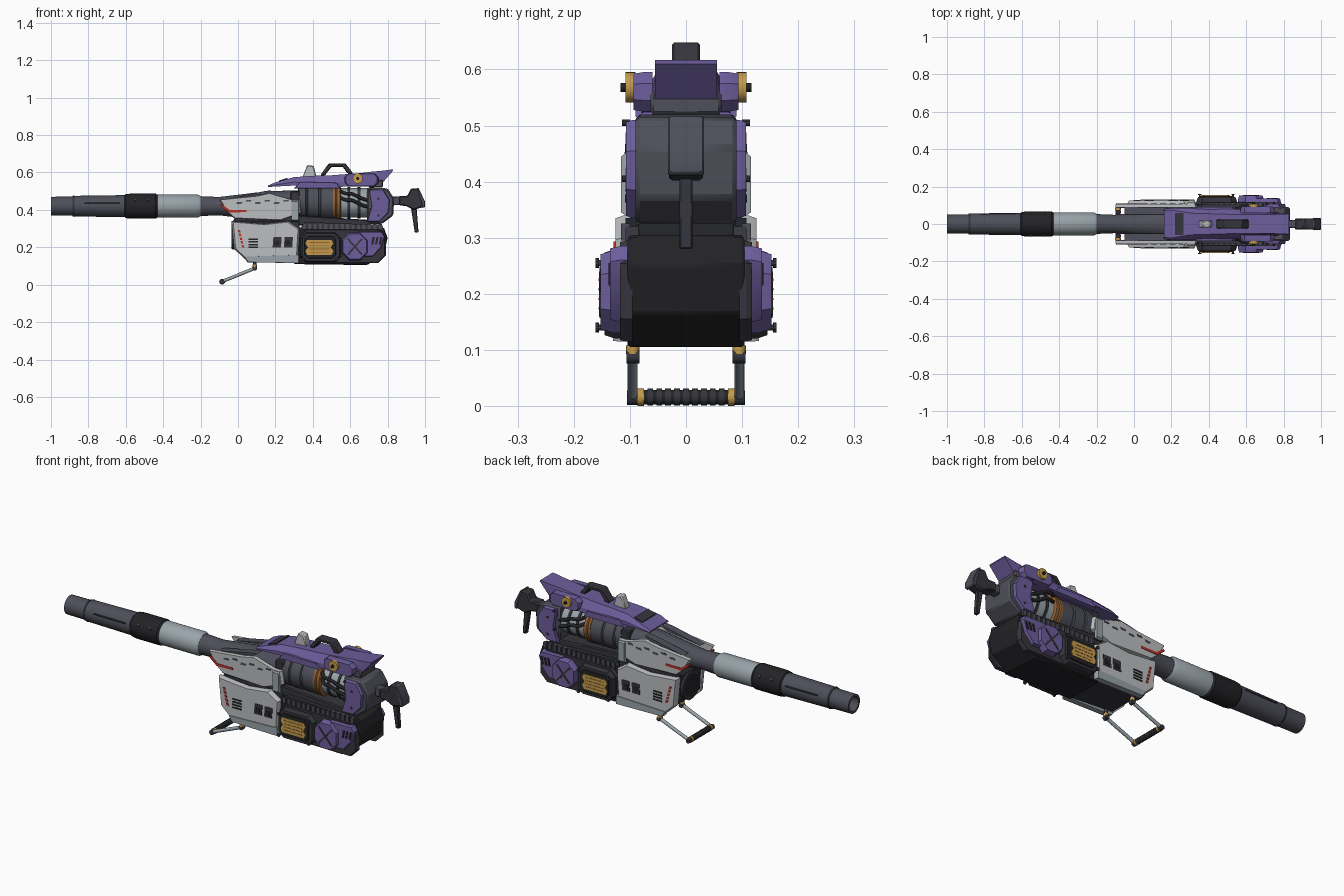
import bpy, bmesh, math
from mathutils import Vector

cube = bpy.data.objects.get("Cube")
if cube:
    bpy.data.objects.remove(cube, do_unlink=True)


def material(name, r, g, b):
    m = bpy.data.materials.new(name)
    m.use_nodes = True
    m.diffuse_color = (r, g, b, 1)
    m.node_tree.nodes["Principled BSDF"].inputs["Base Color"].default_value = (r, g, b, 1)
    return m


PURPLE = material("purple", .15, .11, .33)
WHITE = material("off_white", .5, .51, .52)
STEEL = material("light_steel", .32, .37, .4)
GREY = material("dark_grey", .075, .078, .1)
DARK = material("charcoal", .035, .036, .045)
BLACK = material("near_black", .017, .017, .02)
GOLD = material("gold", .55, .33, .07)
COPPER = material("copper", .3, .12, .035)
RED = material("red", .5, .03, .02)


def finish(name, bm, mat, mirror=False, bevel=0):
    bmesh.ops.recalc_face_normals(bm, faces=bm.faces)
    me = bpy.data.meshes.new(name)
    bm.to_mesh(me)
    bm.free()
    me.materials.append(mat)
    for p in me.polygons:
        p.use_smooth = True
    me.set_sharp_from_angle(angle=math.radians(30))
    ob = bpy.data.objects.new(name, me)
    bpy.context.collection.objects.link(ob)
    if bevel:
        mod = ob.modifiers.new("bevel", "BEVEL")
        mod.width = bevel
        mod.segments = 1
    if mirror:
        mod = ob.modifiers.new("mirror", "MIRROR")
        mod.use_axis = (False, True, False)
    return ob


def skin(bm, rings, caps=True):
    """Join equal-sized rings of points with quads."""
    rings = [[bm.verts.new(p) for p in ring] for ring in rings]
    for a, b in zip(rings, rings[1:]):
        for i in range(len(a)):
            j = (i + 1) % len(a)
            bm.faces.new((a[i], a[j], b[j], b[i]))
    if caps:
        bm.faces.new(rings[0])
        bm.faces.new(rings[-1])


def plate(name, pts, y0, y1, mat, inset=0, mirror=True, bevel=0):
    """Side profile pushed outward, with an optionally chamfered outer face."""
    bm = bmesh.new()
    cx = (min(p[0] for p in pts) + max(p[0] for p in pts)) / 2
    cz = (min(p[1] for p in pts) + max(p[1] for p in pts)) / 2
    k = 1 - inset
    rings = [[(x, y0, z) for x, z in pts]]
    if inset:
        rings.append([(x, y0 + (y1 - y0) * .5, z) for x, z in pts])
    rings.append([(cx + (x - cx) * k, y1, cz + (z - cz) * k) for x, z in pts])
    skin(bm, rings)
    return finish(name, bm, mat, mirror, bevel)


def core(name, pts, w, mat, bevel=.005):
    return plate(name, pts, -w, w, mat, mirror=False, bevel=bevel)


def slab(x0, x1, z0, z1, lean=0):
    return [(x0, z0), (x1, z0), (x1 + lean, z1), (x0 + lean, z1)]


def octagon(x0, x1, z0, z1, c):
    return [(x0 + c, z0), (x1 - c, z0), (x1, z0 + c), (x1, z1 - c),
            (x1 - c, z1), (x0 + c, z1), (x0, z1 - c), (x0, z0 + c)]


def lathe(name, prof, z, mat, caps=True, n=32):
    """Profile of (x, radius) turned about the long axis."""
    bm = bmesh.new()
    angs = [math.tau * i / n for i in range(n)]
    skin(bm, [[(x, r * math.cos(a), z + r * math.sin(a)) for a in angs] for x, r in prof], caps)
    return finish(name, bm, mat)


def rod(name, a, b, r, mat, mirror=True, n=16):
    a, b = Vector(a), Vector(b)
    bm = bmesh.new()
    bmesh.ops.create_cone(bm, cap_ends=True, segments=n, radius1=r, radius2=r, depth=(b - a).length)
    bm.transform((b - a).to_track_quat("Z", "Y").to_matrix().to_4x4())
    bmesh.ops.translate(bm, verts=bm.verts, vec=(a + b) / 2)
    return finish(name, bm, mat, mirror)


# Barrel
AX = .42
lathe("muzzle", [(-.84, .036), (-1, .038), (-1, .05), (-.88, .051), (-.88, .055), (-.6, .059)], AX, GREY)
lathe("muzzle_bore", [(-.86, .03), (-.85, .036)], AX, BLACK)
lathe("muzzle_ring", [(-.885, .05), (-.885, .055), (-.875, .057), (-.875, .05)], AX, DARK)
lathe("barrel_sleeve", [(-.61, .055), (-.6, .064), (-.575, .067), (-.44, .067), (-.43, .06)], AX, BLACK)
lathe("barrel_tube", [(-.43, .062), (-.215, .062), (-.2, .054)], AX, STEEL)
lathe("barrel_root", [(-.2, .053), (-.1, .049), (.16, .08), (.33, .085)], AX, GREY)
for s in (-1, 1):
    rod("barrel_groove", (-.82, s * .053, AX + .018), (-.63, s * .055, AX + .018), .004, DARK, False, 8)
    for x in (-.55, -.48):
        rod("sleeve_stud", (x, s * .06, AX + .03), (x, s * .064, AX + .035), .006, GREY, False, 8)

# Drum and power cell
DZ = .438
lathe("drum", [(.32, .07), (.325, .09), (.36, .09), (.363, .084), (.37, .084), (.373, .091), (.43, .091),
               (.433, .084), (.44, .084), (.443, .09), (.51, .09), (.51, .07)], DZ, GREY)
lathe("copper_ring", [(.505, .08), (.508, .092), (.52, .092), (.525, .087), (.53, .092), (.545, .092), (.55, .08)],
      DZ, COPPER)
lathe("power_cell", [(.55, .078), (.7, .078)], DZ, STEEL)
for x in (.585, .64):
    lathe("cell_band", [(x, .07), (x, .083), (x + .014, .083), (x + .014, .07)], DZ, DARK)
for dz in (0, -.035):
    cu = bpy.data.curves.new("cable", "CURVE")
    cu.dimensions = "3D"
    cu.bevel_depth = .009
    cu.bevel_resolution = 2
    sp = cu.splines.new("NURBS")
    sp.points.add(4)
    path = [(.55, .07, .5), (.58, .1, .48), (.61, .1, .5), (.65, .09, .46), (.7, .08, .45)]
    for p, (x, y, z) in zip(sp.points, path):
        p.co = (x, y, z + dz, 1)
    sp.use_endpoint_u = True
    cu.materials.append(BLACK)
    ob = bpy.data.objects.new("cable", cu)
    bpy.context.collection.objects.link(ob)
    ob.modifiers.new("mirror", "MIRROR").use_axis = (False, True, False)

# Hull
core("rear_hull", [(.3, .11), (.69, .105), (.78, .165), (.8, .25), (.78, .305), (.3, .305)], .104, BLACK)
core("front_hull", [(-.015, .2), (.05, .135), (.33, .115), (.33, .34), (-.025, .34)], .1, DARK)
core("cradle", [(-.03, .335), (.7, .3), (.72, .345), (.34, .37), (0, .385)], .088, DARK)
core("drum_saddle", slab(.28, .33, .33, .5), .085, DARK)
lathe("front_port", [(.0, .055), (-.035, .06), (-.035, .075), (.01, .08)], .265, DARK)
lathe("port_bore", [(-.034, .06), (-.028, .058)], .265, BLACK)

# Lower side plates
plate("lower_front_plate", [(-.035, .34), (-.02, .19), (.04, .135), (.32, .125), (.33, .3), (.27, .34), (.14, .325)],
      .095, .126, WHITE, .05)
plate("plate_hem", [(.03, .15), (.05, .12), (.33, .115), (.33, .16)], .1, .13, STEEL, .04)
for i in range(5):
    plate("red_mark", slab(.022 - i * .005, .034 - i * .005, .2 + i * .02, .213 + i * .02, -.004), .12, .129, RED)
for i in range(4):
    plate("vent_slit", slab(.055, .108, .195 + i * .015, .203 + i * .015), .12, .128, BLACK)
for x in (.185, .245):
    plate("window_frame", slab(x, x + .045, .2, .255, .004), .12, .129, DARK)
    plate("window", slab(x + .01, x + .035, .21, .235), .12, .131, BLACK)
plate("track_bed", [(.33, .3), (.78, .295), (.77, .32), (.36, .335)], .085, .108, DARK)
for i in range(15):
    x = .345 + i * .029
    plate("track_link", slab(x, x + .018, .295, .325), .1, .116, GREY)

# Grille pods
plate("side_skirt", octagon(.325, .79, .115, .295, .04), .095, .118, DARK, .03)
plate("grille_pod", octagon(.335, .55, .12, .28, .03), .105, .145, DARK, .08)
plate("grille_frame", octagon(.355, .525, .14, .26, .02), .14, .151, BLACK, .03)
plate("grille", [(.37, .16), (.5, .16), (.51, .18), (.495, .2), (.51, .22), (.5, .24), (.37, .24),
                 (.36, .22), (.375, .2), (.36, .18)], .145, .155, GOLD)
for i in range(4):
    plate("grille_line", slab(.382, .488, .172 + i * .017, .176 + i * .017), .15, .156, COPPER)
for x in (.352, .53):
    for z in (.14, .255):
        rod("pod_bolt", (x, .135, z), (x, .156, z), .005, GREY, n=10)
        rod("pod_bolt_head", (x, .155, z), (x, .161, z), .009, DARK, n=10)

# Rear lower armour
plate("rear_skirt_plate", [(.64, .15), (.72, .15), (.765, .2), (.785, .26), (.77, .285), (.64, .285)],
      .1, .135, PURPLE, .06)
plate("cross_panel", octagon(.555, .695, .13, .278, .04), .105, .152, PURPLE, .1)
for s in (-1, 1):
    plate("cross_groove", [(.625 - s * .042, .163), (.625 - s * .035, .157), (.625 + s * .042, .243),
                           (.625 + s * .035, .249)], .148, .154, DARK)
for i in range(3):
    x = .712 + i * .02
    plate("armour_slot", slab(x, x + .011, .215, .255, .008), .13, .138, BLACK)

# Upper front side plates
plate("upper_front_plate", [(-.1, .455), (-.06, .39), (-.02, .355), (.23, .345), (.3, .37), (.34, .385),
                            (.33, .455), (.29, .455), (.17, .49), (.1, .475)], .088, .108, WHITE, .03)
plate("chevron", [(-.088, .432), (-.045, .4), (.045, .4), (.045, .388), (-.05, .386), (-.096, .424)], .1, .11, RED)
for i in range(6):
    x = -.01 + i * .05
    plate("plate_slot", slab(x, x + .028, .432 + i % 2 * .012, .441 + i % 2 * .012, .005), .1, .11, GREY)
plate("shoulder_ridge", [(-.05, .46), (.15, .485), (.18, .505), (.14, .5)], .05, .092, GREY)
plate("plate_clasp", slab(.285, .325, .34, .45), .1, .116, STEEL, .1)
for z in (.405, .505):
    rod("clasp_bolt", (.71, .1, z), (.71, .114, z), .006, DARK, n=10)

# Top cover lofted through stations: x, bottom, top, half width below, half width above
stations = [(.16, .522, .53, .08, .07), (.2, .525, .547, .085, .075), (.3, .53, .575, .085, .058),
            (.4, .52, .582, .08, .055), (.5, .52, .585, .08, .052), (.66, .53, .597, .078, .05),
            (.72, .525, .605, .062, .05), (.76, .53, .608, .055, .052), (.83, .61, .617, .055, .055)]
bm = bmesh.new()
skin(bm, [[(x, -a, lo), (x, a, lo), (x, a, lo + (hi - lo) * .4), (x, b, hi), (x, -b, hi),
           (x, -a, lo + (hi - lo) * .4)] for x, lo, hi, a, b in stations])
finish("top_cover", bm, PURPLE)
core("cover_vent", [(.22, .552), (.265, .562), (.265, .572), (.22, .557)], .058, DARK, 0)
plate("cover_cheek", octagon(.57, .75, .525, .595, .02), .06, .094, PURPLE, .08)
plate("cover_lip", [(.3, .515), (.55, .515), (.53, .545), (.33, .55)], .06, .09, PURPLE, .04)
rod("pivot_disc", (.64, .09, .568), (.64, .108, .568), .027, GOLD, n=24)
rod("pivot_pin", (.64, .1, .568), (.64, .117, .568), .008, BLACK)
core("rear_bar", slab(.7, .775, .52, .56), .063, GREY)
core("sight_block", [(.345, .575), (.42, .575), (.405, .635), (.37, .64)], .02, WHITE)
core("carry_handle", [(.44, .585), (.465, .585), (.5, .63), (.56, .63), (.585, .595), (.615, .595),
                      (.575, .648), (.485, .648)], .025, DARK, .004)

# Rear block and stock
core("rear_block", [(.69, .325), (.77, .325), (.83, .37), (.835, .46), (.8, .515), (.69, .52)], .09, GREY, .008)
plate("rear_cheek", [(.69, .335), (.755, .335), (.805, .385), (.81, .455), (.775, .51), (.7, .51), (.715, .42)],
      .085, .107, PURPLE, .05)
for z in (.37, .46):
    rod("cheek_stud", (.75, .1, z), (.75, .109, z), .007, DARK, n=10)
core("stock_arm", slab(.81, .92, .425, .472), .022, GREY)
core("stock_pad", [(.86, .425), (.9, .42), (.94, .4), (.99, .415), (.995, .45), (.96, .515), (.925, .515),
                   (.905, .475), (.86, .475)], .03, DARK, .006)
core("stock_butt", [(.955, .517), (.965, .517), (1, .445), (1, .415), (.985, .41), (.98, .44)], .032, GREY, .003)
core("stock_lever", [(.925, .41), (.955, .41), (.965, .28), (.945, .28)], .012, DARK, .003)

# Folding foot
rod("foot_stub", (.09, .095, .14), (.09, .095, .085), .009, DARK)
rod("foot_collar", (.09, .095, .093), (.09, .095, .108), .012, GOLD)
rod("foot_knee", (.09, .083, .088), (.09, .106, .088), .012, DARK)
rod("foot_leg", (.09, .095, .088), (-.085, .095, .017), .009, STEEL)
rod("foot_joint", (-.085, .084, .015), (-.085, .105, .015), .013, DARK)
rod("foot_cap", (-.085, .075, .016), (-.085, .086, .016), .0155, GOLD)
rod("foot_bar", (-.085, -.08, .016), (-.085, .08, .016), .013, BLACK, False)
for i in range(9):
    y = -.064 + i * .016
    rod("foot_grip_ring", (-.085, y - .005, .016), (-.085, y + .005, .016), .015, DARK, False)
